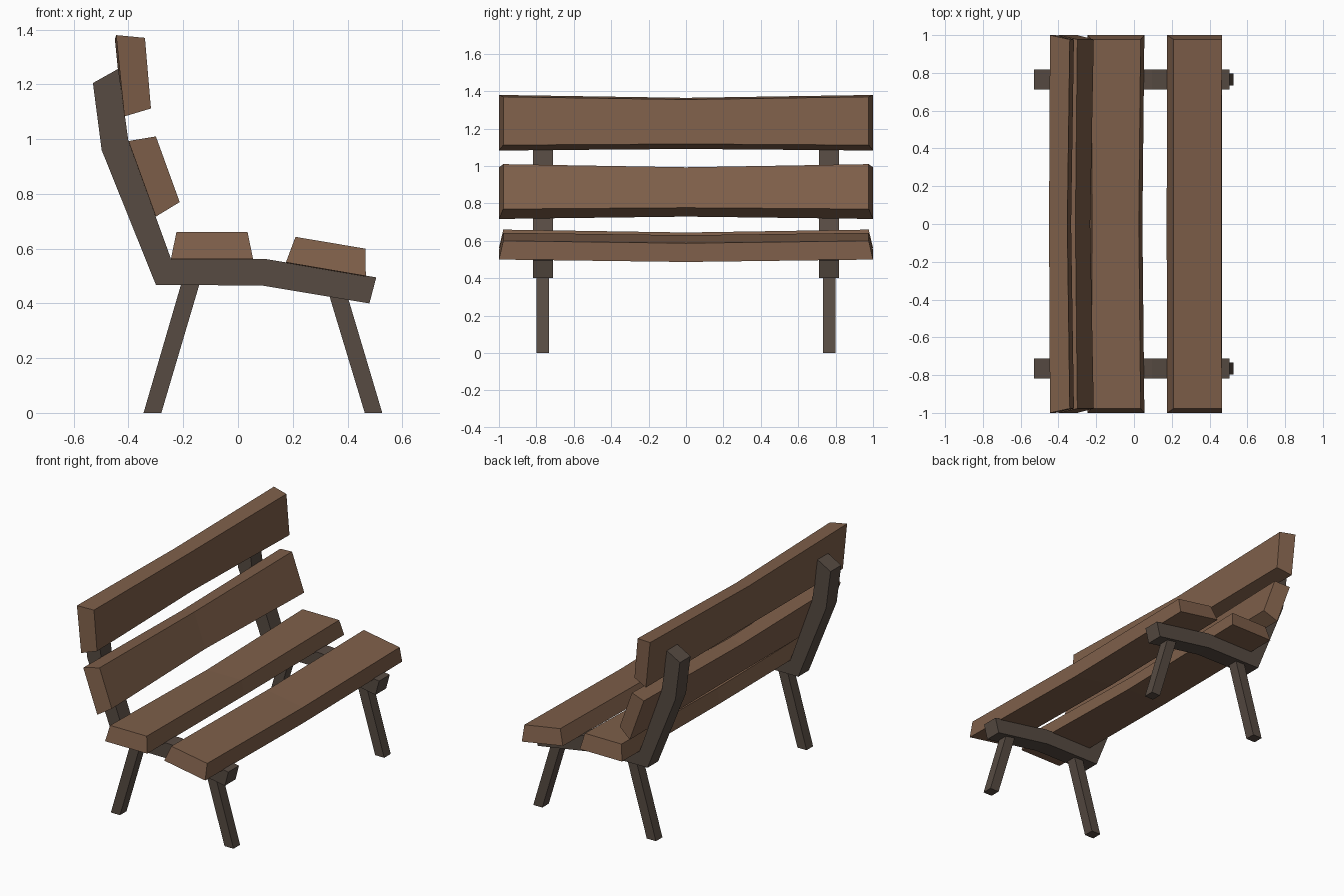
import bpy, bmesh

if "Cube" in bpy.data.objects:
    bpy.data.objects.remove(bpy.data.objects["Cube"])

def material(name, color):
    m = bpy.data.materials.new(name)
    m.diffuse_color = color
    m.use_nodes = True
    m.node_tree.nodes["Principled BSDF"].inputs["Base Color"].default_value = m.diffuse_color
    return m

WOOD = material("wood", (0.21, 0.115, 0.068, 1))
IRON = material("dark_frame", (0.095, 0.07, 0.055, 1))

def loft(name, sections, mat):
    """Skin a row of closed sections (lists of xyz points) and cap both ends."""
    bm = bmesh.new()
    rings = [[bm.verts.new(p) for p in s] for s in sections]
    n = len(rings[0])
    for a, b in zip(rings, rings[1:]):
        for i in range(n):
            j = (i + 1) % n
            bm.faces.new((a[i], a[j], b[j], b[i]))
    bm.faces.new(rings[0])
    bm.faces.new(rings[-1])
    bmesh.ops.recalc_face_normals(bm, faces=bm.faces)
    me = bpy.data.meshes.new(name)
    bm.to_mesh(me)
    bm.free()
    me.materials.append(mat)
    ob = bpy.data.objects.new(name, me)
    bpy.context.collection.objects.link(ob)
    return ob

def extrude(name, profile, y, half, mat):
    return loft(name, [[(x, y + s * half, z) for x, z in profile] for s in (-1, 1)], mat)

def plank(name, profile, shift, narrow):
    """Profile: two points on the mounting face, then two on the outer face.
    The middle section is shifted and slightly narrowed; the outer face is shorter."""
    cx = sum(p[0] for p in profile) / 4
    cz = sum(p[1] for p in profile) / 4
    ys = (1.0, 1.0, 0.977, 0.977)
    mid = [(cx + (x - cx) * narrow + shift[0], 0, cz + (z - cz) * narrow + shift[1])
           for x, z in profile]
    ends = [[(x, s * y, z) for (x, z), y in zip(profile, ys)] for s in (-1, 1)]
    return loft(name, [ends[0], mid, ends[1]], WOOD)

# bent side frames and splayed legs
FRAME = [(-0.30, 0.468), (0.09, 0.465), (0.48, 0.40), (0.505, 0.495), (0.095, 0.563),
         (-0.245, 0.563), (-0.40, 0.99), (-0.437, 1.257), (-0.53, 1.205), (-0.498, 0.96)]
BACK_LEG = [(-0.345, 0), (-0.28, 0), (-0.135, 0.49), (-0.202, 0.49)]
FRONT_LEG = [(0.463, 0), (0.527, 0), (0.393, 0.45), (0.327, 0.45)]
for side, y in (("left", -0.765), ("right", 0.765)):
    extrude("side_frame_" + side, FRAME, y, 0.054, IRON)
    extrude("back_leg_" + side, BACK_LEG, y, 0.033, IRON)
    extrude("front_leg_" + side, FRONT_LEG, y, 0.033, IRON)

# seat planks, sagging at the middle
plank("seat_plank_back", [(-0.245, 0.562), (0.055, 0.562), (0.035, 0.66), (-0.225, 0.66)],
      (-0.003, -0.013), 0.95)
plank("seat_plank_front", [(0.175, 0.55), (0.467, 0.50), (0.465, 0.60), (0.21, 0.643)],
      (-0.002, -0.013), 1.0)

# backrest planks, bowed backwards
plank("backrest_plank_lower", [(-0.30, 0.717), (-0.40, 0.993), (-0.30, 1.01), (-0.213, 0.77)],
      (-0.010, -0.003), 0.9)
plank("backrest_plank_upper", [(-0.415, 1.083), (-0.445, 1.38), (-0.34, 1.37), (-0.318, 1.112)],
      (-0.010, -0.004), 0.92)
